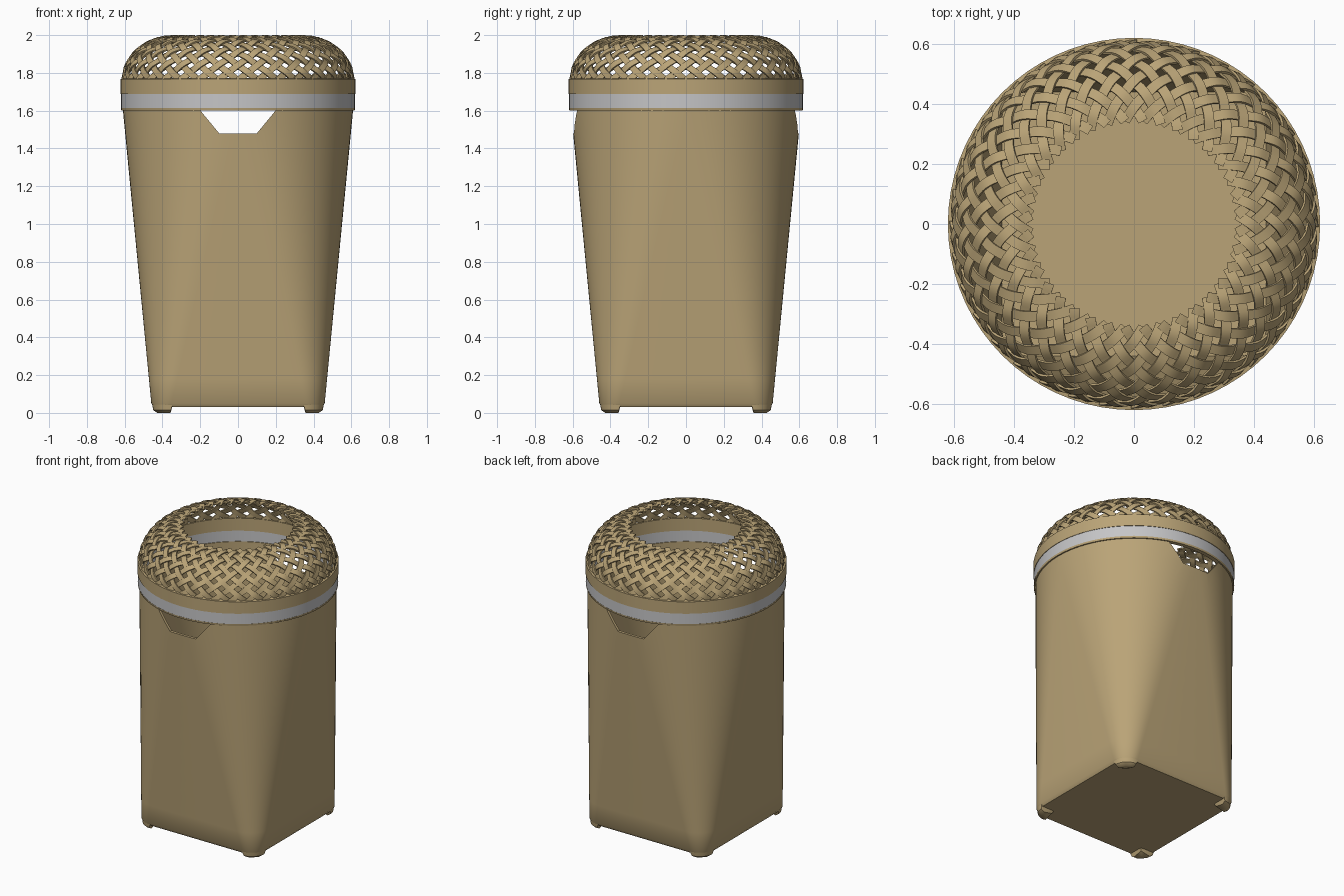
import bpy, bmesh, math
from mathutils import Vector

if "Cube" in bpy.data.objects:
    bpy.data.objects.remove(bpy.data.objects["Cube"])


def material(name, rgb):
    m = bpy.data.materials.new(name)
    m.diffuse_color = (*rgb, 1)
    m.use_nodes = True
    m.node_tree.nodes["Principled BSDF"].inputs["Base Color"].default_value = m.diffuse_color
    return m


TAN = material("tan", (0.49, 0.37, 0.185))
GREY = material("light grey", (0.56, 0.56, 0.57))


def finish(bm, name, mat, smooth=True):
    bmesh.ops.recalc_face_normals(bm, faces=bm.faces)
    me = bpy.data.meshes.new(name)
    bm.to_mesh(me)
    bm.free()
    ob = bpy.data.objects.new(name, me)
    bpy.context.collection.objects.link(ob)
    if mat:
        me.materials.append(mat)
    if smooth:
        shade(ob)
    return ob


def shade(ob):
    bpy.ops.object.select_all(action='DESELECT')
    ob.select_set(True)
    bpy.context.view_layer.objects.active = ob
    bpy.ops.object.shade_smooth_by_angle(angle=math.radians(35))


def rounded_square(h, r, z, n=16):
    """Loop of points; becomes a circle when r is equal to h."""
    pts = []
    for q in range(4):
        mid = math.radians(45 + 90 * q)
        cx = math.copysign(h - r, math.cos(mid))
        cy = math.copysign(h - r, math.sin(mid))
        for i in range(n + 1):
            a = math.radians(90 * q + 90 * i / n)
            pts.append((cx + r * math.cos(a), cy + r * math.sin(a), z))
    return pts


def loft(bm, loops, caps=True):
    rings = [[bm.verts.new(p) for p in l] for l in loops]
    n = len(rings[0])
    for a, b in zip(rings, rings[1:]):
        for i in range(n):
            j = (i + 1) % n
            bm.faces.new((a[i], a[j], b[j], b[i]))
    if caps:
        bm.faces.new(rings[0])
        bm.faces.new(rings[-1])


def lathe(name, profile, mat, n=72):
    bm = bmesh.new()
    cols = []
    for i in range(n):
        a = 2 * math.pi * i / n
        cols.append([bm.verts.new((r * math.cos(a), r * math.sin(a), z)) for r, z in profile])
    k = len(profile)
    for i in range(n):
        for j in range(k):
            a, b = cols[i], cols[(i + 1) % n]
            bm.faces.new((a[j], b[j], b[(j + 1) % k], a[(j + 1) % k]))
    return finish(bm, name, mat)


# Hollow body: rounded square foot rising to a round mouth
def section(z, inset=0.0):
    t = (z - 0.03) / 1.58
    h = 0.457 + t * (0.61 - 0.457)
    r = 0.10 + t * (0.6095 - 0.10)
    return rounded_square(h - inset, r - inset, z)


STEPS = [0.05 + 1.56 * i / 12 for i in range(13)]
bm = bmesh.new()
loft(bm, [section(0.03, 0.012)] + [section(z) for z in STEPS]
     + [section(z, 0.018) for z in reversed(STEPS)])
bmesh.ops.remove_doubles(bm, verts=bm.verts, dist=0.0001)
body = finish(bm, "body", TAN, smooth=False)

# Trapezoid hand openings through front and back
bm = bmesh.new()
trapezoid = [(-0.098, 1.478), (0.098, 1.478), (0.24, 1.65), (-0.24, 1.65)]
loft(bm, [[(x, y, z) for x, z in trapezoid] for y in (-1, 1)])
cutter = finish(bm, "opening_cutter", None, smooth=False)
cutter.hide_render = True
mod = body.modifiers.new("openings", 'BOOLEAN')
mod.operation = 'DIFFERENCE'
mod.solver = 'EXACT'
mod.object = cutter
bpy.context.view_layer.objects.active = body
body.select_set(True)
bpy.ops.object.modifier_apply(modifier=mod.name)
bpy.data.objects.remove(cutter)
shade(body)

# Four small corner feet
for sx in (-1, 1):
    for sy in (-1, 1):
        bm = bmesh.new()
        for z, inset, edge in ((0.045, 0.003, 0.345), (0.015, 0.008, 0.36), (0.0, 0.03, 0.385)):
            pts = [p for p in rounded_square(0.457 - inset, 0.1 - inset, z, 8)[:9]]
            o = 0.457 - inset
            pts += [(edge, o, z), (o, edge, z), (edge, edge, z)]
            for x, y, w in pts:
                bm.verts.new((x * sx, y * sy, w))
        out = bmesh.ops.convex_hull(bm, input=bm.verts)
        bmesh.ops.delete(bm, geom=[v for v in bm.verts if not v.link_faces], context='VERTS')
        finish(bm, "corner_foot", TAN)

# Bands round the mouth
lathe("lower_lip", [(0.59, 1.602), (0.618, 1.602), (0.62, 1.615), (0.59, 1.615)], TAN)
lathe("grey_band", [(0.595, 1.615), (0.619, 1.615), (0.619, 1.687), (0.595, 1.687)], GREY)
lathe("lid_band", [(0.595, 1.687), (0.622, 1.687), (0.622, 1.768), (0.595, 1.772)], TAN)

# Woven dome: two sets of opposing spiral strips
COUNT, TWIST, WIDTH, THICK = 36, math.radians(45), 0.034, 0.008
PITCH = 2 * math.pi / COUNT


def dome_point(t, start, way):
    phi = t * math.pi / 2
    a = start + way * TWIST * t
    r = 0.345 + 0.262 * math.cos(phi)
    p = Vector((r * math.cos(a), r * math.sin(a), 1.762 + 0.229 * math.sin(phi)))
    nr, nz = math.cos(phi) / 0.262, math.sin(phi) / 0.229
    n = Vector((nr * math.cos(a), nr * math.sin(a), nz)).normalized()
    return p, n


bm = bmesh.new()
SEG = 36
for way in (-1, 1):
    for s in range(COUNT):
        loops = []
        for i in range(SEG + 1):
            t = i / SEG
            p, n = dome_point(t, s * PITCH, way)
            q, _ = dome_point(t + 0.001, s * PITCH, way)
            side = n.cross(q - p).normalized() * WIDTH / 2
            p = p + n * (way * 0.005 * math.cos(math.pi * 2 * TWIST * t / PITCH))
            up = n * THICK / 2
            loops.append([p - side - up, p + side - up, p + side + up, p - side + up])
        loft(bm, loops)
finish(bm, "woven_dome", TAN)
